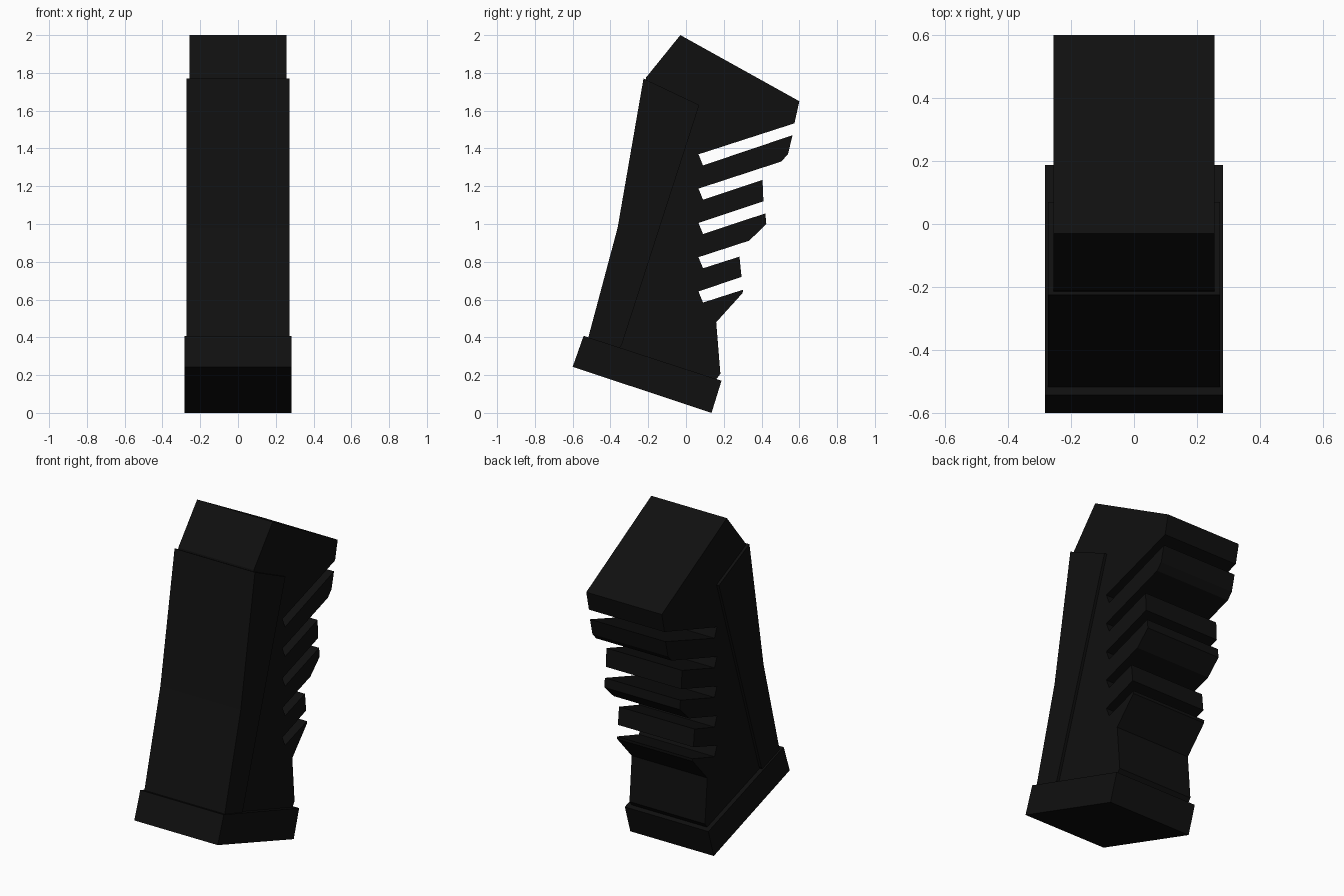
import bpy
import bmesh

cube = bpy.data.objects.get("Cube")
if cube:
    bpy.data.objects.remove(cube, do_unlink=True)

# Single matte black finish
black = bpy.data.materials.new("matte_black")
black.use_nodes = True
colour = (0.005, 0.005, 0.005, 1)
black.diffuse_color = colour
black.node_tree.nodes["Principled BSDF"].inputs["Base Color"].default_value = colour


def extrude_profile(name, profile, half_width):
    """Extrude a (y, z) side profile symmetrically across x."""
    bm = bmesh.new()
    face = bm.faces.new([bm.verts.new((-half_width, y, z)) for y, z in profile])
    result = bmesh.ops.extrude_face_region(bm, geom=[face])
    verts = [g for g in result["geom"] if isinstance(g, bmesh.types.BMVert)]
    bmesh.ops.translate(bm, verts=verts, vec=(2 * half_width, 0, 0))
    bmesh.ops.recalc_face_normals(bm, faces=bm.faces)
    mesh = bpy.data.meshes.new(name)
    bm.to_mesh(mesh)
    bm.free()
    mesh.materials.append(black)
    obj = bpy.data.objects.new(name, mesh)
    bpy.context.collection.objects.link(obj)
    return obj


# Finger-grooved back edge: each slot has an upper and lower mouth,
# followed by the outline points down to the next slot
back_edge = [
    ((0.574, 1.533), (0.564, 1.47), [(0.54, 1.37)]),
    ((0.505, 1.331), (0.405, 1.233), []),
    ((0.41, 1.12), (0.42, 1.056), [(0.425, 1.0)]),
    ((0.335, 0.912), (0.283, 0.827), []),
    ((0.294, 0.72), (0.302, 0.652), [(0.3, 0.635)]),
]
core = [(-0.03, 2.0), (0.6, 1.65)]
for i, (upper, lower, outline) in enumerate(back_edge):
    drop = 0.1815 * i
    core += [upper, (0.066, 1.369 - drop), (0.09, 1.31 - drop), lower] + outline
core += [(0.16, 0.48), (0.182, 0.207), (0.14, 0.15),
         (-0.48, 0.33), (-0.34, 0.97), (-0.212, 1.775)]
extrude_profile("grip_core", core, 0.256)

# Raised front shell wrapping onto both sides
shell = [(-0.225, 1.77), (0.07, 1.63), (-0.34, 0.36), (-0.38, 0.3),
         (-0.525, 0.37), (-0.362, 0.98)]
extrude_profile("front_shell", shell, 0.2725)

# Tilted base plate
base = [(-0.6, 0.244), (-0.542, 0.408), (0.188, 0.17), (0.135, 0.0)]
extrude_profile("base_plate", base, 0.283)
